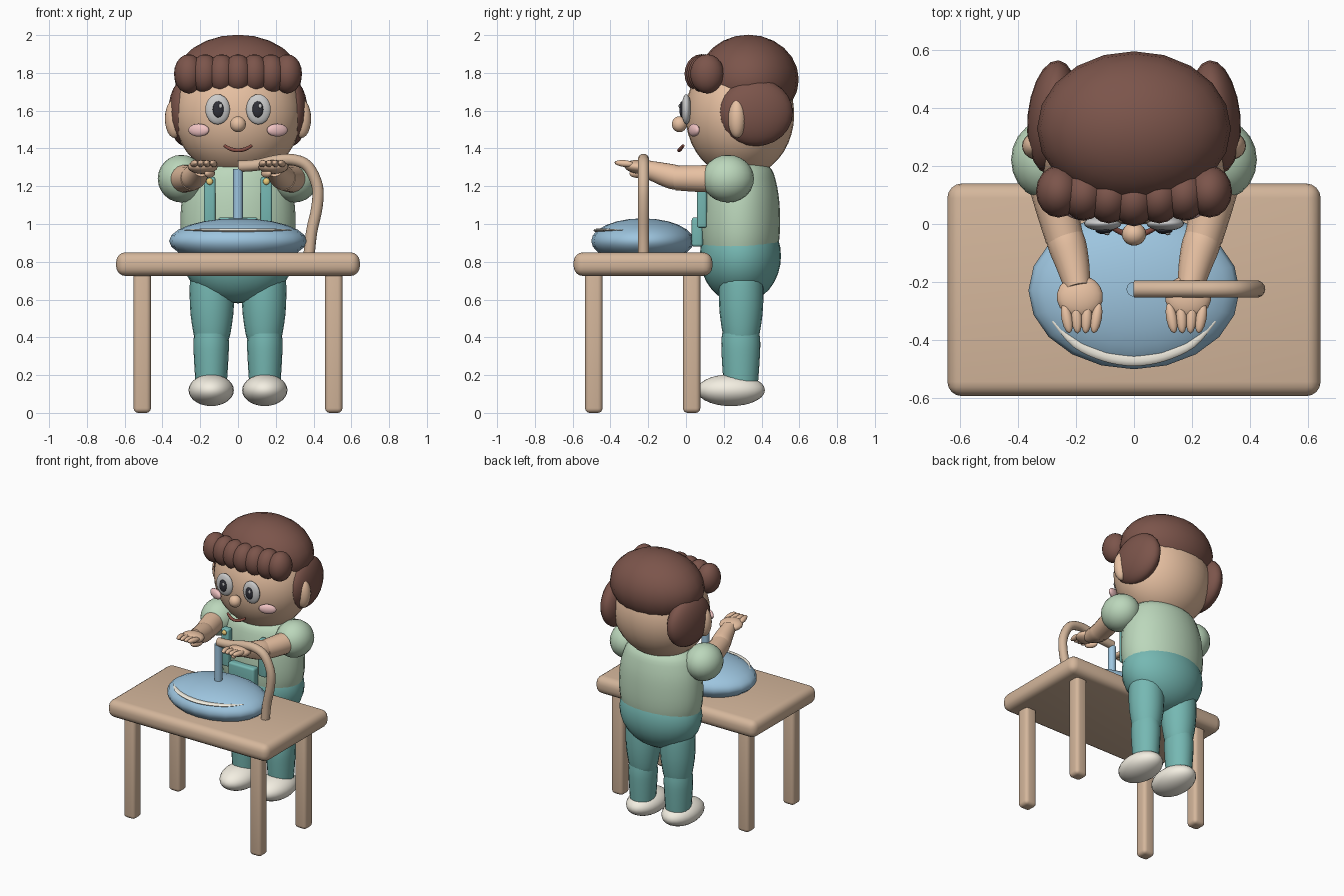
import bpy, bmesh, math
from mathutils import Vector

if "Cube" in bpy.data.objects:
    bpy.data.objects.remove(bpy.data.objects["Cube"])

COL = dict(skin=(.80, .53, .36), hair=(.20, .09, .07), shirt=(.50, .68, .50), teal=(.18, .48, .45),
           cloth=(.34, .56, .74), wood=(.66, .47, .33), cream=(.90, .86, .76), white=(.92, .92, .90),
           black=(.03, .03, .04), pink=(.88, .55, .55), lip=(.25, .08, .06), brass=(.85, .62, .20))
MATS = {}
for key, c in COL.items():
    MATS[key] = bpy.data.materials.new(key)
    MATS[key].diffuse_color = (*c, 1)


def finish(name, bm, mat, angle=50):
    bmesh.ops.recalc_face_normals(bm, faces=bm.faces)
    me = bpy.data.meshes.new(name)
    bm.to_mesh(me)
    bm.free()
    ob = bpy.data.objects.new(name, me)
    bpy.context.collection.objects.link(ob)
    me.materials.append(MATS[mat])
    bpy.ops.object.select_all(action='DESELECT')
    ob.select_set(True)
    bpy.context.view_layer.objects.active = ob
    bpy.ops.object.shade_smooth_by_angle(angle=math.radians(angle))
    return ob


def ball(name, loc, rad, mat, seg=20, rings=12, rot=(0, 0, 0)):
    bm = bmesh.new()
    bmesh.ops.create_uvsphere(bm, u_segments=seg, v_segments=rings, radius=1)
    ob = finish(name, bm, mat)
    ob.location, ob.scale, ob.rotation_euler = loc, rad, rot
    return ob


def block(name, lo, hi, mat, bevel):
    bm = bmesh.new()
    bmesh.ops.create_cube(bm, size=1)
    for v in bm.verts:
        v.co = [(a + b) / 2 + c * (b - a) for a, b, c in zip(lo, hi, v.co)]
    bmesh.ops.bevel(bm, geom=bm.edges[:], offset=bevel, segments=4, profile=.5, affect='EDGES')
    return finish(name, bm, mat)


def tube(name, pts, radii, mat, ref=(0, 1, 0), flat=1, seg=18, sub=4):
    """Loft round rings along a smooth path; flat squashes the second axis."""
    P = [Vector((*p, r)) for p, r in zip(pts, radii)]
    path = []
    for i in range(len(P) - 1):
        a, b, c, d = P[max(i - 1, 0)], P[i], P[i + 1], P[min(i + 2, len(P) - 1)]
        for k in range(sub):
            t = k / sub
            path.append(.5 * (2 * b + (c - a) * t + (2 * a - 5 * b + 4 * c - d) * t * t
                              + (3 * b - a - 3 * c + d) * t ** 3))
    path.append(P[-1])
    bm = bmesh.new()
    loops = []
    for i, p in enumerate(path):
        tan = (path[min(i + 1, len(path) - 1)] - path[max(i - 1, 0)]).to_3d().normalized()
        side = tan.cross(Vector(ref)).normalized()
        up = side.cross(tan)
        loops.append([bm.verts.new(p.to_3d() + p[3] * (side * math.cos(a) + up * flat * math.sin(a)))
                      for a in (2 * math.pi * j / seg for j in range(seg))])
    for A, B in zip(loops, loops[1:]):
        for j in range(seg):
            bm.faces.new((A[j], A[j - 1], B[j - 1], B[j]))
    bm.faces.new(loops[0])
    bm.faces.new(loops[-1])
    return finish(name, bm, mat)


UP = (0, 0, 1)

# table
block('table_top', (-.645, -.595, .725), (.645, .14, .85), 'wood', .05)
for s in (-1, 1):
    for y in (-.488, .03):
        block('table_leg', (s * .507 - .046, y - .046, 0), (s * .507 + .046, y + .046, .75), 'wood', .025)

# blue cushion with trim, post and bent handle
ball('cushion', (0, -.23, .91), (.365, .272, .12), 'cloth', 20, 12)
tube('cushion_trim', [(-.28, -.335, .968), (-.2, -.41, .968), (-.1, -.453, .967), (0, -.467, .966),
                      (.1, -.453, .967), (.2, -.41, .968), (.28, -.335, .968)],
     [.005, .018, .022, .024, .022, .018, .005], 'cream', UP, .4, 10)
tube('post', [(0, -.225, .98), (0, -.225, 1.29)], [.026, .026], 'cloth', seg=14, sub=1)
tube('handle', [(x, -.225, z) for x, z in ((0, 1.305), (.1, 1.312), (.2, 1.335), (.29, 1.34), (.37, 1.305),
                                          (.42, 1.2), (.418, 1.09), (.39, .96), (.377, .845))],
     [.03] * 9, 'wood', seg=14)

# torso and hips
tube('shirt', [(0, .285, z) for z in (.86, .93, 1.02, 1.13, 1.22, 1.29, 1.34)],
     [.285, .3, .305, .297, .275, .24, .16], 'shirt', flat=.7, seg=28, sub=3)
ball('hips', (0, .288, .83), (.298, .215, .25), 'teal', 28, 16)
block('bib', (-.105, .03, .88), (.105, .09, 1.035), 'teal', .015)

# head
ball('head', (0, .285, 1.58), (.338, .288, .335), 'skin', 32, 20)
ball('hair_cap', (0, .33, 1.765), (.335, .267, .237), 'hair', 20, 12)
for i in range(-3, 4):
    x = i * .087
    ball('fringe_lock', (x, .082 + .03 * abs(x) / .26, 1.795), (.078, .09, .104), 'hair', 16, 10)
ball('nose', (0, -.035, 1.528), (.042, .04, .042), 'skin')
tube('mouth', [(-.072, -.015, 1.415), (-.04, -.03, 1.397), (0, -.037, 1.39), (.04, -.03, 1.397),
               (.072, -.015, 1.415)], [.008, .01, .01, .01, .008], 'lip', UP, seg=8)

# paired parts
for s in (-1, 1):
    ball('side_hair', (s * .28, .37, 1.59), (.088, .197, .178), 'hair', 20, 12, (0, 0, s * .1))
    ball('ear', (s * .335, .27, 1.558), (.052, .048, .103), 'skin')
    ball('eye_white', (s * .108, .002, 1.607), (.065, .026, .08), 'white')
    ball('pupil', (s * .105, -.022, 1.607), (.029, .013, .043), 'black', 16, 10)
    ball('eye_glint', (s * .105 + .012, -.034, 1.625), (.009, .005, .012), 'white', 10, 6)
    ball('cheek', (s * .208, .042, 1.497), (.06, .022, .034), 'pink', 16, 10, (0, 0, s * .4))
    # overall strap and button
    block('strap', (s * .15 - .03, .058, .98), (s * .15 + .03, .11, 1.25), 'teal', .012)
    ball('strap_button', (s * .15, .055, 1.225), (.018, .012, .018), 'brass', 12, 8)
    # legs and shoes
    tube('thigh', [(s * .138, .292, z) for z in (.385, .42, .52, .62, .72, .78)],
         [.088, .098, .113, .118, .115, .1], 'teal', seg=20, sub=2)
    tube('shin', [(s * .142, .29, z) for z in (.12, .2, .3, .37, .42)],
         [.08, .086, .092, .094, .09], 'teal', flat=1.1, seg=20, sub=2)
    ball('shoe', (s * .142, .238, .12), (.12, .18, .084), 'cream', 24, 14)
    # sleeve, arm and hand
    ball('sleeve', (s * .3, .222, 1.24), (.125, .138, .126), 'shirt')
    tube('upper_arm', [(s * .305, .2, 1.24), (s * .275, .08, 1.24), (s * .24, -.05, 1.243)],
         [.075, .072, .066], 'skin', UP)
    tube('forearm', [(s * .25, -.02, 1.24), (s * .232, -.07, 1.25), (s * .212, -.14, 1.27),
                     (s * .195, -.22, 1.295)], [.06, .066, .058, .045], 'skin', UP)
    ball('palm', (s * .187, -.252, 1.302), (.08, .075, .036), 'skin', 18, 10, (-.1, 0, 0))
    ball('thumb', (s * .15, -.26, 1.268), (.022, .045, .024), 'skin', 12, 8, (0, 0, s * .5))
    for i in range(4):
        ball('finger', (s * (.232 - .034 * i), -.325, 1.32), (.019, .054, .018), 'skin', 12, 8,
             (-.1, 0, s * (.18 - .12 * i) * -1))

for m in bpy.data.materials:
    if m.users and not m.is_grease_pencil:
        m.use_nodes = True
        m.node_tree.nodes["Principled BSDF"].inputs["Base Color"].default_value = m.diffuse_color
